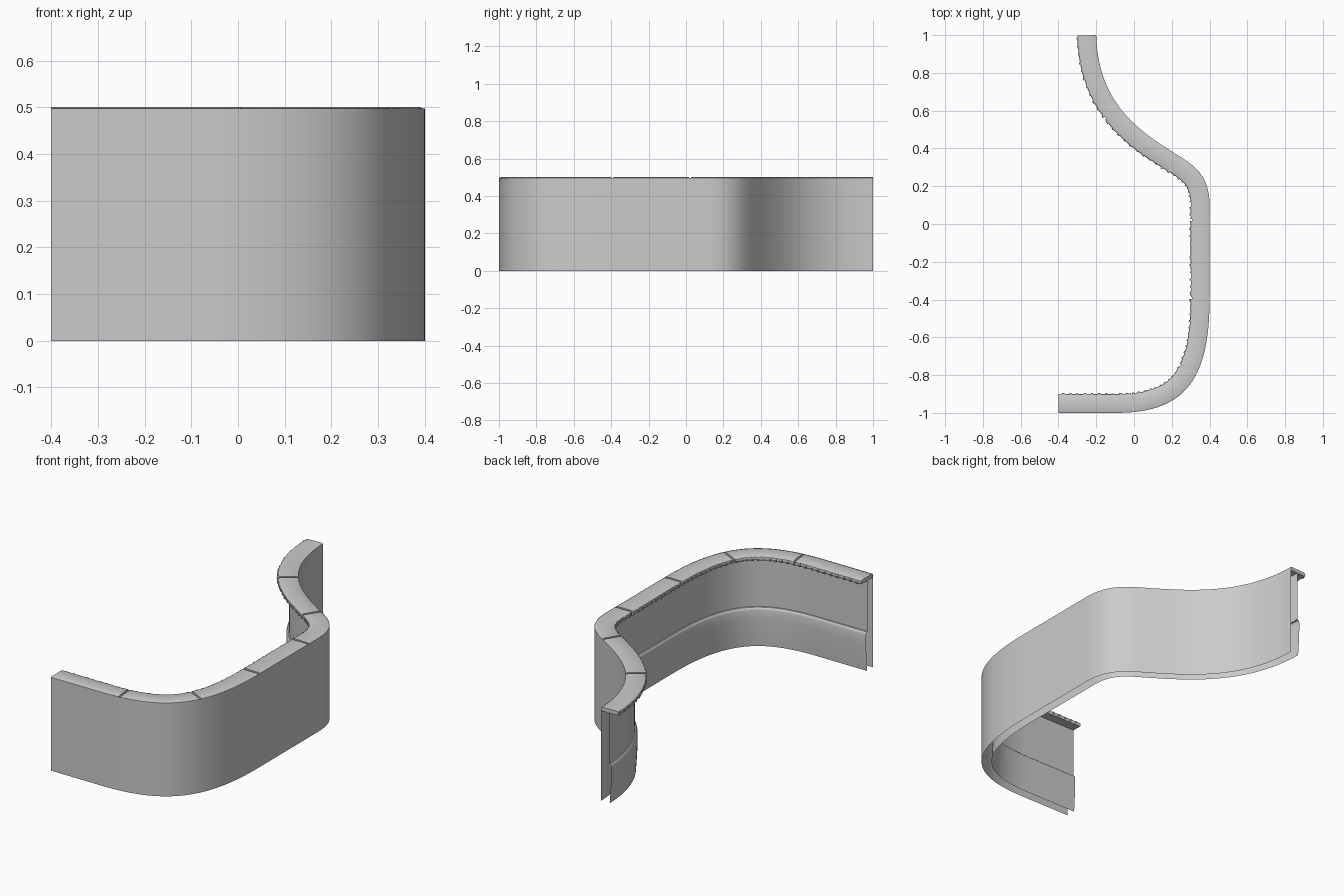
import bpy, bmesh, random
from mathutils import Vector
from mathutils.geometry import interpolate_bezier

if "Cube" in bpy.data.objects:
    bpy.data.objects.remove(bpy.data.objects["Cube"])

random.seed(4)

# Plan of the outer face: straight run, big corner, straight run, S-curve
segments = [
    [(-.4, -1), (-.3, -1), (-.2, -1), (-.1, -1)],
    [(-.1, -1), (.25, -1), (.4, -.85), (.4, -.4)],
    [(.4, -.4), (.4, -.2), (.4, -.1), (.4, .1)],
    [(.4, .1), (.4, .24), (.34, .3), (.23, .365)],
    [(.23, .365), (.05, .48), (-.19, .62), (-.2, 1)],
]
path = []
for seg in segments:
    pts = interpolate_bezier(*[Vector((x, y, 0)) for x, y in seg], 80)
    path += pts if not path else pts[1:]
dist = [0.0]
for a, b in zip(path, path[1:]):
    dist.append(dist[-1] + (b - a).length)
total = dist[-1]


def at(s):
    """Point and inward normal at distance s along the plan."""
    i = max(1, next((k for k, d in enumerate(dist) if d >= s), len(dist) - 1))
    a, b = path[i - 1], path[i]
    t = (s - dist[i - 1]) / (dist[i] - dist[i - 1])
    lo, hi = max(i - 3, 0), min(i + 2, len(path) - 1)
    if i < 3:
        lo, hi = 0, 1
    if i > len(path) - 3:
        lo, hi = len(path) - 2, len(path) - 1
    d = (path[hi] - path[lo]).normalized()
    return a.lerp(b, t), Vector((-d.y, d.x, 0))


def sweep(bm, profile, s0, s1, step=.02, closed=True, jitter=0):
    """Sweep an (inset, height) profile along the plan."""
    n = max(1, round((s1 - s0) / step))
    rings = []
    for k in range(n + 1):
        p, nrm = at(s0 + (s1 - s0) * k / n)
        j = random.uniform(-jitter, jitter)
        rings.append([bm.verts.new(p + nrm * (o + (j if o > .09 else 0)) + Vector((0, 0, z)))
                      for o, z in profile])
    m = len(profile)
    for r, q in zip(rings, rings[1:]):
        for i in range(m if closed else m - 1):
            bm.faces.new((r[i], r[(i + 1) % m], q[(i + 1) % m], q[i]))
    if closed:
        bm.faces.new(rings[0])
        bm.faces.new(rings[-1])


def finish(name, bm, smooth=True):
    bmesh.ops.recalc_face_normals(bm, faces=bm.faces)
    me = bpy.data.meshes.new(name)
    bm.to_mesh(me)
    bm.free()
    ob = bpy.data.objects.new(name, me)
    bpy.context.collection.objects.link(ob)
    if smooth:
        bpy.ops.object.select_all(action='DESELECT')
        ob.select_set(True)
        bpy.context.view_layer.objects.active = ob
        bpy.ops.object.shade_smooth_by_angle(angle=.6)


# Outer skin
bm = bmesh.new()
sweep(bm, [(0, 0), (0, .497)], 0, total, closed=False)
finish("outer_wall", bm)

# Inner skin: flat upper part, rounded protruding lower band
bm = bmesh.new()
sweep(bm, [(.045, .48), (.045, .208), (.051, .207), (.056, .202), (.058, .194),
           (.058, .15), (.056, .09), (.053, .04), (.05, 0)], 0, total, closed=False)
finish("inner_wall", bm)

# Coping slabs, split at narrow joints
joints = []
for q in [(0, -.97), (.34, -.8), (.4, -.39), (.4, .02), (.24, .36), (-.07, .62)]:
    i = min(range(len(path)), key=lambda k: (path[k] - Vector((*q, 0))).length)
    joints.append(dist[i])
bounds = [0] + joints + [total]
bm = bmesh.new()
for a, b in zip(bounds, bounds[1:]):
    s0 = a + (.006 if a > 0 else 0)
    s1 = b - (.006 if b < total else 0)
    sweep(bm, [(0, .48), (0, .496), (.01, .5), (.09, .5), (.098, .496),
               (.1, .488), (.097, .478)], s0, s1, jitter=.0012)
finish("coping_slabs", bm)

# Mortar strip showing in the joints
bm = bmesh.new()
for j in joints:
    sweep(bm, [(.001, .482), (.001, .493), (.094, .493), (.094, .482)], j - .008, j + .008)
finish("coping_joints", bm, False)

# Row of small rough nibs along the inner edge of the coping
bm = bmesh.new()
s = .02
while s < total - .02:
    w, out = random.uniform(.008, .014), random.uniform(.103, .107)
    sweep(bm, [(.09, .476), (.09, .496), (out - .003, .495), (out, .488), (out - .004, .476)],
          s, s + w)
    s += .038
finish("edge_nibs", bm, False)
